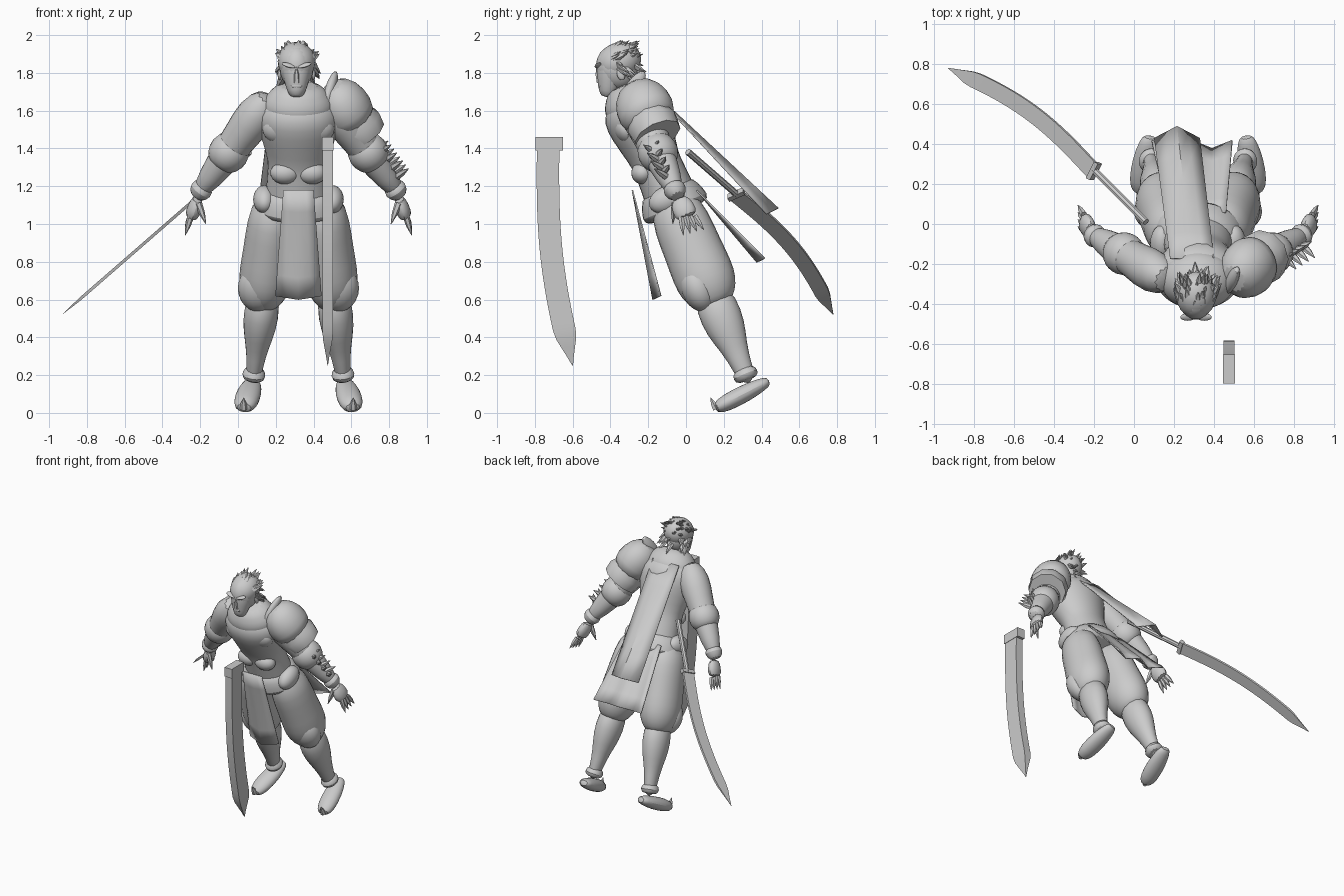
import bpy, bmesh, math, random
from mathutils import Vector, Matrix

cube = bpy.data.objects.get("Cube")
if cube:
    bpy.data.objects.remove(cube)

random.seed(4)
CENTRE = .32                    # body centre line
LEAN = math.radians(23)         # forward lean of the whole figure
SIDES = (("right", -1), ("left", 1))
made = []
grey = bpy.data.materials.new("plain grey")
grey.use_nodes = True
grey.diffuse_color = (.6, .6, .6, 1)
grey.node_tree.nodes["Principled BSDF"].inputs["Base Color"].default_value = grey.diffuse_color


def finish(name, bm):
    bmesh.ops.recalc_face_normals(bm, faces=bm.faces)
    mesh = bpy.data.meshes.new(name)
    bm.to_mesh(mesh)
    bm.free()
    mesh.materials.append(grey)
    part = bpy.data.objects.new(name, mesh)
    bpy.context.collection.objects.link(part)
    made.append(part)
    return part


def skin(bm, loops):
    """Join closed vertex loops into a tube with capped ends."""
    for lower, upper in zip(loops, loops[1:]):
        for k in range(len(lower)):
            bm.faces.new((lower[k - 1], lower[k], upper[k], upper[k - 1]))
    bm.faces.new(loops[0])
    bm.faces.new(loops[-1])


def loft(name, path, rings, depth=1, sides=12, smooth=True):
    """Tube along a path; each ring is (place on path, half width)."""
    bm = bmesh.new()
    points = [path(place) for place, width in rings]
    along = (points[-1] - points[0]).normalized()
    across = Vector((1, 0, 0))
    across = (across - along * across.dot(along)).normalized()
    outward = along.cross(across) * depth
    angles = [math.tau * k / sides for k in range(sides)]
    skin(bm, [[bm.verts.new(point + (across * math.cos(a) + outward * math.sin(a)) * width)
               for a in angles]
              for point, (place, width) in zip(points, rings)])
    part = finish(name, bm)
    if smooth:
        part.modifiers.new("smooth", 'SUBSURF').levels = 1


def line(start, end):
    return lambda t: Vector(start).lerp(Vector(end), t)


def spike(name, base, tip, width, depth=1):
    loft(name, line(base, tip), [(0, width), (.5, width * .8), (1, width * .1)], depth, 6, False)


def ball(name, centre, size, turn=0):
    bm = bmesh.new()
    place = Matrix.Translation(centre) @ Matrix.Rotation(turn, 4, 'Y') @ Matrix.Rotation(LEAN, 4, 'X')
    bmesh.ops.create_uvsphere(bm, u_segments=20, v_segments=12, radius=1,
                              matrix=place @ Matrix.Diagonal((*size, 1)))
    finish(name, bm)


def cloth(name, top, bottom, pleat, columns, rows=5):
    """Pleated cloth between two edges (left x, right x, y, z)."""
    bm = bmesh.new()
    grid = []
    for row in range(rows + 1):
        fall = row / rows
        left, right, y, z = (a + (b - a) * fall for a, b in zip(top, bottom))
        waves = [pleat * fall * math.cos(k * math.pi / 2) for k in range(columns + 1)]
        grid.append([bm.verts.new((left + (right - left) * k / columns, y + wave, z + wave / 2))
                     for k, wave in enumerate(waves)])
    for upper, lower in zip(grid, grid[1:]):
        for k in range(columns):
            bm.faces.new((upper[k], upper[k + 1], lower[k + 1], lower[k]))
    finish(name, bm).modifiers.new("thickness", 'SOLIDIFY').thickness = .008


def curved_plate(name, plane, start, end, bow, half, side, tip=.03, steps=24):
    """Bowed bar in a plane, narrowing near its end to the tip share."""
    bm = bmesh.new()
    start, end = Vector(start), Vector(end)
    normal = (end - start).normalized()
    normal = Vector((normal.y, -normal.x))
    loops = []
    for step in range(steps + 1):
        t = step / steps
        share = max(tip, min(1, (1 - t) * 7))
        middle = start.lerp(end, t) + normal * bow * math.sin(math.pi * t)
        front = plane(*(middle + normal * half * share))
        back = plane(*(middle - normal * half * share))
        shift = side * share
        loops.append([bm.verts.new(p) for p in (front + shift, front - shift, back - shift, back + shift)])
    skin(bm, loops)
    finish(name, bm)


# Body lines: everything follows the same forward lean
def spine(z):
    return Vector((CENTRE, .4 - .42 * z, z))


def spot(sign, out, y, z):
    return Vector((CENTRE + sign * out, y, z))


def leg_line(sign):
    return lambda z: spine(z) + Vector((sign * (.26 - .12 * z), 0, 0))


def arm_line(sign):
    return line(spot(sign, .22, -.24, 1.58), spot(sign, .53, -.05, 1.16))


# Torso, belt, neck and cowl
loft("torso", spine, [(1.06, .2), (1.2, .17), (1.27, .17), (1.33, .16), (1.45, .2),
                      (1.56, .23), (1.63, .21), (1.7, .1)], .8, 16)
loft("belt", spine, [(1.05, .22), (1.09, .24), (1.15, .21), (1.21, .17)], .8, 16)
loft("neck", spine, [(1.6, .08), (1.76, .06)])
loft("cowl", spine, [(1.54, .15), (1.6, .2), (1.66, .19), (1.7, .15), (1.74, .11)], .8, 16)

# Legs and arms, built once per side
for side, sign in SIDES:
    leg, arm = leg_line(sign), arm_line(sign)
    ball(side + "_chest_muscle", spot(sign, .09, -.32, 1.5), (.1, .06, .08))
    ball(side + "_rib_muscle", spot(sign, .07, -.23, 1.27), (.08, .06, .06))
    ball(side + "_hip_pouch", spot(sign, .18, -.1, 1.13), (.06, .1, .07))
    loft(side + "_trouser", leg, [(1.15, .11), (1, .14), (.87, .14), (.74, .15),
                                  (.66, .14), (.6, .11), (.56, .07)], 1.15)
    ball(side + "_knee_guard", leg(.66) + Vector((sign * .03, -.06, 0)), (.11, .09, .13))
    loft(side + "_shin", leg, [(.65, .09), (.5, .1), (.4, .08), (.3, .05), (.15, .04)], 1.2)
    loft(side + "_ankle_cuff", leg, [(.24, .05), (.2, .07), (.17, .05)], 1.1)
    heel, toe = spot(sign, .24, .44, .17), spot(sign, .29, .15, .02)
    loft(side + "_shoe", line(heel, toe), [(0, .03), (.1, .05), (.4, .07), (.8, .07), (1, .04)], .7)
    spike(side + "_toe_curl", toe + Vector((0, .01, 0)), toe + Vector((0, -.02, .06)), .02)

    loft(side + "_arm", arm, [(-.25, .07), (0, .12), (.25, .1), (.5, .09), (.8, .07), (1, .04)])
    loft(side + "_elbow_cuff", arm, [(.3, .09), (.48, .12), (.58, .1), (.65, .07)])
    loft(side + "_wrist_cuff", arm, [(.88, .05), (.95, .07), (1.05, .04)])
    wrist, knuckles = spot(sign, .53, -.04, 1.14), spot(sign, .57, .01, 1.03)
    loft(side + "_palm", line(wrist, knuckles), [(0, .03), (.5, .04), (1, .04)], 1.6)
    for k, finger in enumerate(("index", "middle", "ring", "little")):
        spread = Vector((0, (k - 1.5) * .03, 0))
        spike(side + "_" + finger + "_finger", knuckles + spread * .8 + Vector((0, 0, .01)),
              knuckles + spread * 1.2 + Vector((sign * .03, .03, -.09 + k * .01)), .018)
    spike(side + "_thumb", wrist + Vector((0, -.02, -.03)), wrist + Vector((sign * -.04, -.03, -.14)), .02)

# Shoulder armour and forearm spikes on the left arm
shoulder = line((.49, -.28, 1.74), (.66, -.15, 1.47))
loft("shoulder_plate", shoulder, [(0, .06), (.2, .13), (.55, .15), (.8, .12)], 1.1, 14)
loft("lower_shoulder_plate", shoulder, [(.55, .1), (.8, .14), (1, .13)], 1, 10, False)
loft("shoulder_lip", line((.46, -.34, 1.62), (.52, -.22, 1.81)),
     [(0, .02), (.4, .03), (.7, .03), (1, .01)], 1.5)
forearm = arm_line(1)
for k in range(8):
    base = forearm(.5 + k * .05) + Vector((.04, -.03, .03))
    spike("forearm_spike", base, base + Vector((.06, -.06 if k % 2 else .03, .04)), .02)

# Head
head = Vector((CENTRE - .01, -.365, 1.83))
ball("skull", head, (.09, .11, .12))
loft("face", line((head.x, -.42, 1.67), (head.x, -.38, 1.9)),
     [(0, .03), (.12, .05), (.4, .07), (.7, .09), (1, .07)])
spike("nose", head + Vector((0, -.09, -.08)), head + Vector((0, -.11, 0)), .02)
ball("chin", head + Vector((0, -.07, -.13)), (.03, .02, .02))
ball("mouth", head + Vector((0, -.09, -.1)), (.03, .01, .01))
ball("hair_cap", head + Vector((0, .01, .03)), (.1, .12, .1))
for side, sign in SIDES:
    ball(side + "_brow", head + Vector((sign * .04, -.1, .01)), (.04, .02, .01), sign * -.25)
    ball(side + "_ear", head + Vector((sign * .09, .02, -.04)), (.01, .02, .03))

# Swept hair: tufts laid back over the crown, then a short row at the nape
for name, count, front, low, high, lift in (("crown_tuft", 56, -math.pi, .3, .95, .02),
                                            ("nape_tuft", 24, 0, -.6, .3, -.05)):
    for k in range(count):
        angle = random.uniform(front, math.pi)
        height = random.uniform(low, high)
        reach = math.sqrt(1 - height * height) * .1
        root = Vector((math.cos(angle) * reach * .9, math.sin(angle) * reach, height * .12))
        sweep = Vector((root.x * .3, .06, lift)) * random.uniform(.5, 1.2)
        spike(name, head + root * .9, head + root * 1.1 + sweep, .02, .7)

# Hanging cloth
cloth("front_tabard", (.24, .4, -.28, 1.18), (.2, .44, -.15, .61), .02, 4)
cloth("back_skirt", (.17, .46, .06, 1.18), (.09, .49, .4, .81), .02, 8)
cloth("long_cape", (.18, .4, -.17, 1.7), (.1, .33, .46, 1.07), -.03, 4)


# Curved sword in a plane sloping down to the right
def sword_plane(x, y):
    return Vector((x, y, 1.33 + x * .87))


flat = Vector((.66, 0, -.75)) * .008
curved_plate("sword_blade", sword_plane, (-.2, .26), (-.93, .78), .06, .04, flat)
curved_plate("sword_guard", sword_plane, (-.19, .26), (-.21, .27), 0, .046, flat * 2, 1)
loft("sword_handle", line(sword_plane(.06, .01), sword_plane(-.2, .27)), [(0, .018), (1, .018)], 1, 8, False)


# Upright scabbard in front, narrowing to its tip
def scabbard_plane(y, z):
    return Vector((.475, y, z))


curved_plate("scabbard", scabbard_plane, (-.73, 1.4), (-.6, .25), .045, .06, Vector((.028, 0, 0)))
curved_plate("scabbard_mouth", scabbard_plane, (-.725, 1.46), (-.725, 1.39), 0, .073, Vector((.031, 0, 0)), 1)

# Smooth shading with sharp edges kept
bpy.ops.object.select_all(action='DESELECT')
for part in made:
    part.select_set(True)
bpy.context.view_layer.objects.active = made[0]
bpy.ops.object.shade_smooth_by_angle(angle=math.radians(40))
